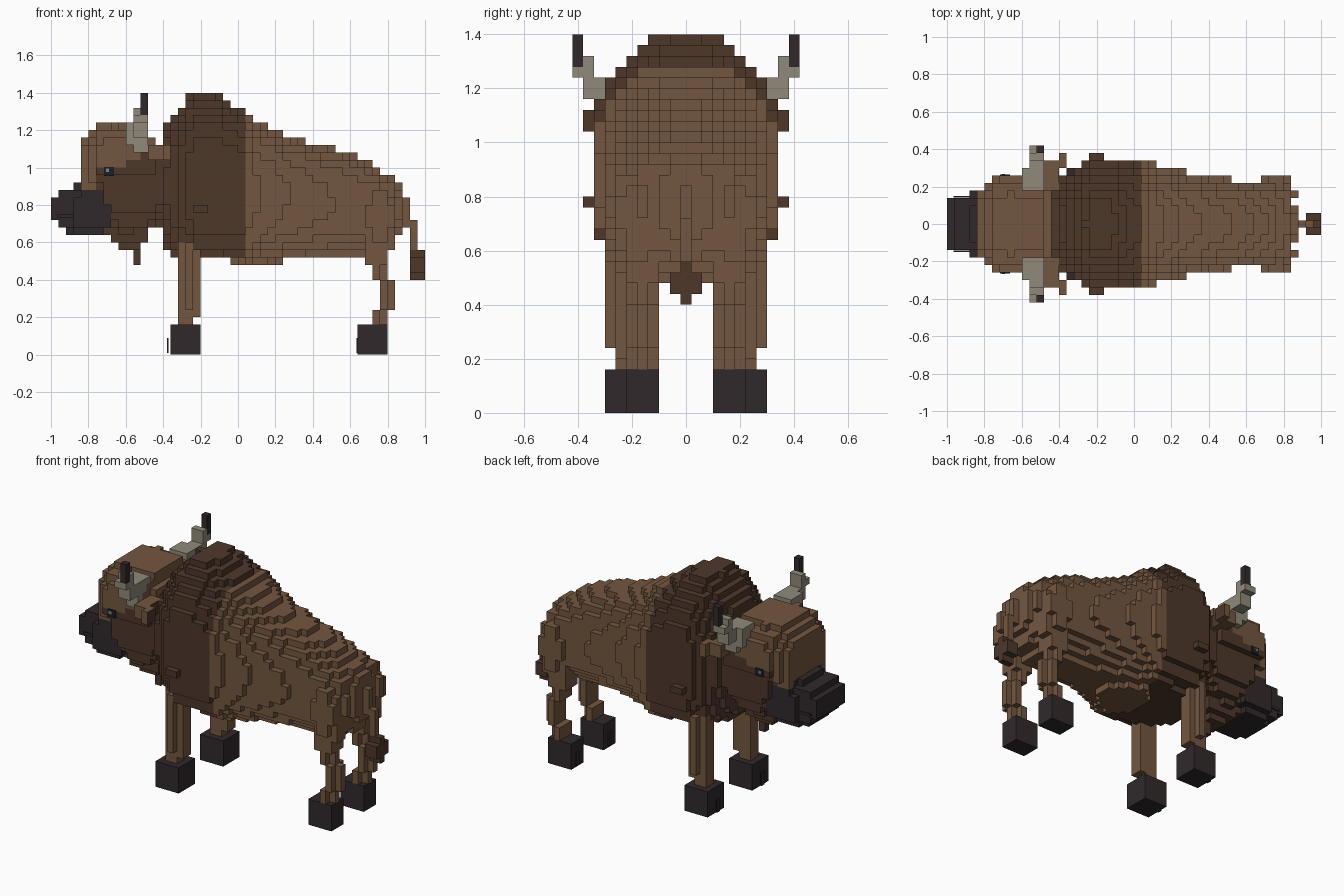
import bpy
import bmesh
from mathutils import Vector

if "Cube" in bpy.data.objects:
    bpy.data.objects.remove(bpy.data.objects["Cube"], do_unlink=True)

S = 0.04  # voxel size


def material(name, rgb):
    m = bpy.data.materials.new(name)
    m.use_nodes = True
    m.diffuse_color = (*rgb, 1)
    m.node_tree.nodes["Principled BSDF"].inputs["Base Color"].default_value = (*rgb, 1)
    return m


TAN, DARK, BLACK, HORN, EYE, GLINT = range(6)
MATS = [
    material("light brown fur", (0.172, 0.094, 0.05)),
    material("dark brown mane", (0.074, 0.039, 0.023)),
    material("hoof and muzzle black", (0.031, 0.022, 0.024)),
    material("horn grey", (0.28, 0.255, 0.195)),
    material("eye black", (0.013, 0.013, 0.017)),
    material("eye glint", (0.2, 0.24, 0.3)),
]


def centre(c):
    return Vector((-1 + S * (c[0] + 0.5), S * c[1], S * (c[2] + 0.5)))


def box(x0, x1, y0, y1, z0, z1):
    """Voxels filling a box given in model units."""
    return {(i, j, k)
            for i in range(round((x0 + 1) / S), round((x1 + 1) / S))
            for j in range(round(y0 / S + 0.5), round(y1 / S + 0.5))
            for k in range(round(z0 / S), round(z1 / S))}


def mirror(cells):
    return cells | {(i, -j, k) for i, j, k in cells}


def loft(stations):
    """Voxels in a rounded tube; station = x, bottom, top, half width, upper and lower squareness."""
    cells = set()
    for i in range(50):
        x = centre((i, 0, 0)).x
        for a, b in zip(stations, stations[1:]):
            if a[0] <= x < b[0]:
                t = (x - a[0]) / (b[0] - a[0])
                bottom, top, w, upper, lower = (p + (q - p) * t for p, q in zip(a[1:], b[1:]))
                mid, h = (top + bottom) / 2, (top - bottom) / 2
                for j in range(-12, 13):
                    for k in range(36):
                        dz = (S * (k + 0.5) - mid) / h
                        n = upper if dz > 0 else lower
                        if (abs(S * j) / w) ** n + abs(dz) ** n <= 1:
                            cells.add((i, j, k))
    return cells


def finish(name, bm):
    mesh = bpy.data.meshes.new(name)
    bm.to_mesh(mesh)
    bm.free()
    for m in MATS:
        mesh.materials.append(m)
    ob = bpy.data.objects.new(name, mesh)
    bpy.context.collection.objects.link(ob)


def build(name, cells, rule):
    """Skin the exposed voxel sides; rule(centre, normal) picks the colour."""
    bm = bmesh.new()
    verts = {}

    def vert(p):
        key = tuple(round(v / S * 2) for v in p)
        if key not in verts:
            verts[key] = bm.verts.new(p)
        return verts[key]

    for c in cells:
        for axis in range(3):
            for sign in (-1, 1):
                step = [0, 0, 0]
                step[axis] = sign
                if tuple(a + b for a, b in zip(c, step)) in cells:
                    continue
                n, u, v = Vector(step), Vector(), Vector()
                u[(axis + 1) % 3] = 1
                v[(axis + 2) % 3] = sign
                p = centre(c)
                f = bm.faces.new([vert(p + (n + u * a + v * b) * S / 2)
                                  for a, b in ((-1, -1), (1, -1), (1, 1), (-1, 1))])
                f.material_index = rule(p, n)
    finish(name, bm)


def plain(colour):
    return lambda p, n: colour


def plate(name, loc, size, colour):
    bm = bmesh.new()
    bmesh.ops.create_cube(bm, size=1)
    for v in bm.verts:
        v.co = Vector(a * b for a, b in zip(v.co, size)) + Vector(loc)
    for f in bm.faces:
        f.material_index = colour
    finish(name, bm)


# Body with hump, haunches, buttocks and mane tuft
body = loft([
    (-0.4, 0.6, 1.22, 0.23, 2, 2), (-0.34, 0.52, 1.3, 0.28, 2, 2.3),
    (-0.26, 0.51, 1.38, 0.335, 2.1, 3), (-0.22, 0.51, 1.405, 0.35, 2.1, 3.6),
    (-0.13, 0.51, 1.405, 0.35, 2.1, 3.6), (-0.02, 0.498, 1.325, 0.35, 2.3, 3.4),
    (0.06, 0.48, 1.29, 0.34, 2.4, 3), (0.11, 0.48, 1.245, 0.32, 2.4, 2.5),
    (0.27, 0.505, 1.17, 0.28, 2.3, 2.2), (0.43, 0.52, 1.12, 0.25, 2.3, 2.2),
    (0.59, 0.52, 1.08, 0.23, 2.3, 2.2), (0.75, 0.52, 1.0, 0.23, 2.3, 2.2),
    (0.83, 0.58, 0.94, 0.22, 2.3, 2.2), (0.85, 0.62, 0.92, 0.12, 2.3, 2.2),
    (0.88, 0.64, 0.9, 0.09, 2.3, 2.2)])
body |= mirror(box(0.68, 0.84, 0.1, 0.26, 0.68, 0.8) | box(0.72, 0.8, 0.1, 0.26, 0.6, 0.88))
body |= mirror(box(0.68, 0.8, 0.1, 0.22, 0.48, 0.6) | box(0.68, 0.84, 0.14, 0.22, 0.56, 0.68))
body |= mirror(box(0.84, 0.88, 0.14, 0.18, 0.72, 0.84))
body |= mirror(box(-0.24, -0.16, 0.3, 0.38, 0.76, 0.8))
build("body", body, lambda p, n: DARK if p.x < 0.04 and p.z > 0.52 else TAN)

# Head: wide crown over a narrower jaw, with beard and muzzle
crown = loft([
    (-0.84, 0.88, 1.16, 0.18, 2.2, 2.2), (-0.78, 0.86, 1.21, 0.23, 2.2, 2.2),
    (-0.74, 0.86, 1.245, 0.255, 2.2, 2.2), (-0.66, 0.86, 1.25, 0.275, 2.2, 2.2),
    (-0.49, 0.86, 1.245, 0.275, 2.2, 2.2), (-0.46, 0.86, 1.17, 0.26, 2.2, 2.2),
    (-0.42, 0.86, 1.12, 0.24, 2.2, 2.2), (-0.36, 0.86, 1.16, 0.24, 2.2, 2.2)])
jaw = loft([
    (-0.84, 0.7, 1.06, 0.16, 3, 2), (-0.72, 0.64, 1.06, 0.2, 3, 2),
    (-0.6, 0.62, 1.06, 0.22, 3, 2), (-0.49, 0.64, 1.06, 0.23, 3, 2),
    (-0.42, 0.7, 1.06, 0.24, 3, 2), (-0.36, 0.6, 1.06, 0.25, 3, 2)])
beard = box(-0.68, -0.48, -0.1, 0.1, 0.6, 0.68) | box(-0.64, -0.52, -0.06, 0.06, 0.56, 0.6)
beard |= box(-0.56, -0.52, -0.02, 0.02, 0.48, 0.56)
head = (crown | jaw | beard) - body
muzzle = loft([
    (-1, 0.72, 0.84, 0.15, 3.5, 3.5), (-0.96, 0.7, 0.87, 0.155, 3.5, 3.5),
    (-0.88, 0.64, 0.9, 0.16, 3.5, 3.5), (-0.8, 0.64, 0.92, 0.19, 3.5, 3.5),
    (-0.72, 0.64, 0.88, 0.2, 3.5, 3.5), (-0.68, 0.72, 0.8, 0.2, 3.5, 3.5)])


def head_colour(p, n):
    brow = 1.0 + max(0, p.x + 0.62) * 0.6
    return TAN if p.x < -0.44 and p.z > brow or p.x < -0.76 else DARK


build("head", head - muzzle, head_colour)
build("muzzle", muzzle, plain(BLACK))

# Ears and horns
ears = mirror(box(-0.48, -0.4, 0.18, 0.34, 1.04, 1.12)
              | box(-0.4, -0.36, 0.3, 0.38, 1.04, 1.12)) - body - head
build("ears", ears, lambda p, n: DARK if n.x > 0 else TAN)
horns = mirror(box(-0.6, -0.48, 0.18, 0.3, 1.12, 1.24)
               | box(-0.56, -0.48, 0.22, 0.3, 1.08, 1.12)
               | box(-0.56, -0.48, 0.3, 0.34, 1.16, 1.24)
               | box(-0.56, -0.48, 0.34, 0.38, 1.16, 1.32)
               | box(-0.56, -0.48, 0.38, 0.42, 1.24, 1.28)) - head
build("horns", horns, plain(HORN))
build("horn_tips", mirror(box(-0.52, -0.48, 0.38, 0.42, 1.28, 1.4)), plain(BLACK))

# Legs
front_legs = box(-0.32, -0.2, 0.18, 0.26, 0.2, 0.6) | box(-0.28, -0.24, 0.18, 0.3, 0.24, 0.6)
front_legs |= box(-0.32, -0.24, 0.18, 0.26, 0.16, 0.2)
build("front_legs", mirror(front_legs) - body, plain(TAN))
hind_legs = set()
for x, z in ((0.72, 0.16), (0.76, 0.24), (0.76, 0.32), (0.72, 0.4)):
    hind_legs |= box(x, x + 0.08, 0.14, 0.18, z, z + 0.08)
    hind_legs |= box(x, x + 0.04, 0.1, 0.22, z, z + 0.08)
build("hind_legs", mirror(hind_legs) - body, plain(TAN))

# Hooves
build("front_hooves", mirror(box(-0.36, -0.2, 0.14, 0.3, 0, 0.16)), plain(BLACK))
build("hind_hooves", mirror(box(0.64, 0.8, 0.1, 0.22, 0, 0.16)), plain(BLACK))

# Tail
tail = box(0.88, 0.92, -0.02, 0.02, 0.68, 0.84) | box(0.92, 0.96, -0.02, 0.02, 0.56, 0.72)
build("tail", tail, plain(TAN))
tuft = box(0.92, 1, -0.06, 0.06, 0.44, 0.52) | box(0.92, 1, -0.02, 0.02, 0.4, 0.56)
build("tail_tuft", tuft, plain(DARK))

# Paired thin details: hoof clefts, eyes, mouth lines
eye_y = S * (max(j for i, j, k in head if i in (7, 8) and k == 24) + 0.5)
for side, s in (("left", 1), ("right", -1)):
    plate("front_cleft_" + side, (-0.376, s * 0.22, 0.05), (0.008, 0.03, 0.08), BLACK)
    plate("hind_cleft_" + side, (0.637, s * 0.16, 0.05), (0.008, 0.03, 0.08), BLACK)
    plate("eye_" + side, (-0.69, s * eye_y, 0.98), (0.054, 0.009, 0.048), EYE)
    plate("eye_glint_" + side, (-0.698, s * (eye_y + 0.004), 0.985), (0.018, 0.006, 0.018), GLINT)
    plate("mouth_line_" + side, (-0.92, s * 0.145, 0.74), (0.09, 0.008, 0.016), BLACK)
